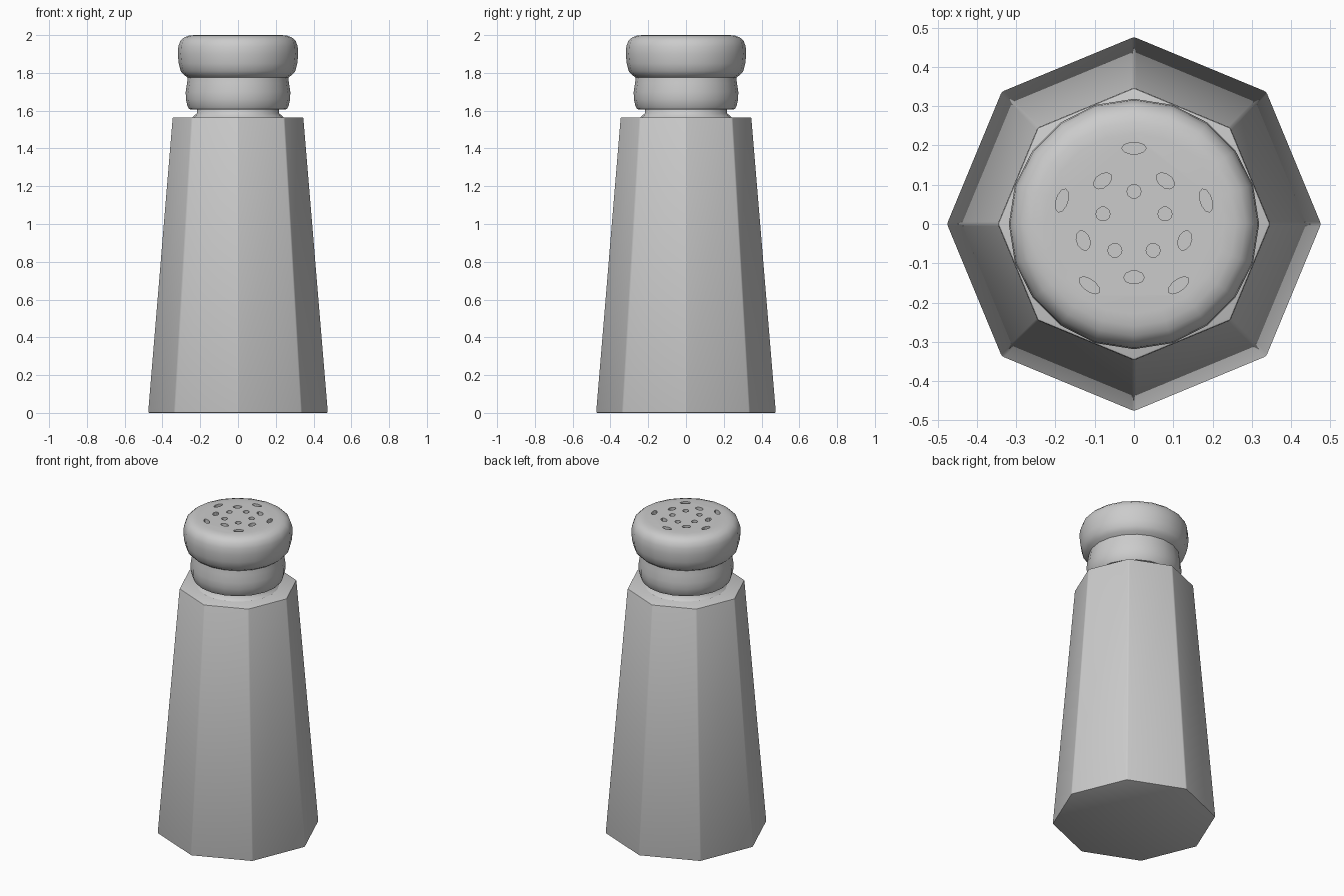
import bpy, bmesh
from math import cos, sin, radians, pi
from mathutils import Matrix, Vector

if "Cube" in bpy.data.objects:
    bpy.data.objects.remove(bpy.data.objects["Cube"])


def make_object(name, bm):
    bmesh.ops.recalc_face_normals(bm, faces=bm.faces)
    mesh = bpy.data.meshes.new(name)
    bm.to_mesh(mesh)
    bm.free()
    obj = bpy.data.objects.new(name, mesh)
    bpy.context.collection.objects.link(obj)
    return obj


def lathe(name, profile, sides):
    """Closed solid from (radius, z) rings, capped at both ends."""
    bm = bmesh.new()
    rings = [[bm.verts.new((r * cos(2 * pi * i / sides), r * sin(2 * pi * i / sides), z))
              for i in range(sides)] for r, z in profile]
    for a, b in zip(rings, rings[1:]):
        for i in range(sides):
            j = (i + 1) % sides
            bm.faces.new((a[i], a[j], b[j], b[i]))
    bm.faces.new(rings[0])
    bm.faces.new(rings[-1])
    return make_object(name, bm)


def apply_modifiers(obj, angle):
    bpy.ops.object.select_all(action='DESELECT')
    bpy.context.view_layer.objects.active = obj
    obj.select_set(True)
    for m in list(obj.modifiers):
        bpy.ops.object.modifier_apply(modifier=m.name)
    bpy.ops.object.shade_smooth_by_angle(angle=radians(angle))


# Tapered octagonal body with slightly softened edges
body = lathe("body", [(0.477, 0.0), (0.347, 1.565)], 8)
bevel = body.modifiers.new("soft_edges", 'BEVEL')
bevel.width = 0.006
bevel.segments = 2
apply_modifiers(body, 25)

# Neck flaring into the body
neck = lathe("neck", [(0.25, 1.555), (0.235, 1.572), (0.218, 1.585), (0.215, 1.63)], 20)
apply_modifiers(neck, 50)

# Rounded two-bulge cap
cap = lathe("cap", [
    (0.235, 1.605), (0.258, 1.608), (0.268, 1.625), (0.276, 1.66), (0.277, 1.70),
    (0.270, 1.745), (0.266, 1.775), (0.285, 1.788), (0.304, 1.81), (0.314, 1.85),
    (0.319, 1.90), (0.316, 1.94), (0.305, 1.97), (0.285, 1.988), (0.26, 1.997),
    (0.23, 2.0)], 20)

# Three rings of five shaker holes: ring radius, first angle, half width, half depth
holes = bmesh.new()
for ring, start, tangential, radial in ((0.193, 90, 0.031, 0.015),
                                        (0.136, 54, 0.026, 0.017),
                                        (0.083, 90, 0.018, 0.018)):
    for k in range(5):
        place = (Matrix.Rotation(radians(start + 72 * k), 4, 'Z')
                 @ Matrix.Translation(Vector((ring, 0, 2.0)))
                 @ Matrix.Diagonal((radial, tangential, 1, 1)))
        bmesh.ops.create_cone(holes, cap_ends=True, segments=10, radius1=1,
                              radius2=1, depth=0.06, matrix=place)
cutter = make_object("hole_cutter", holes)
cutter.hide_render = True
cut = cap.modifiers.new("holes", 'BOOLEAN')
cut.operation = 'DIFFERENCE'
cut.solver = 'EXACT'
cut.object = cutter
apply_modifiers(cap, 50)
bpy.data.objects.remove(cutter)
